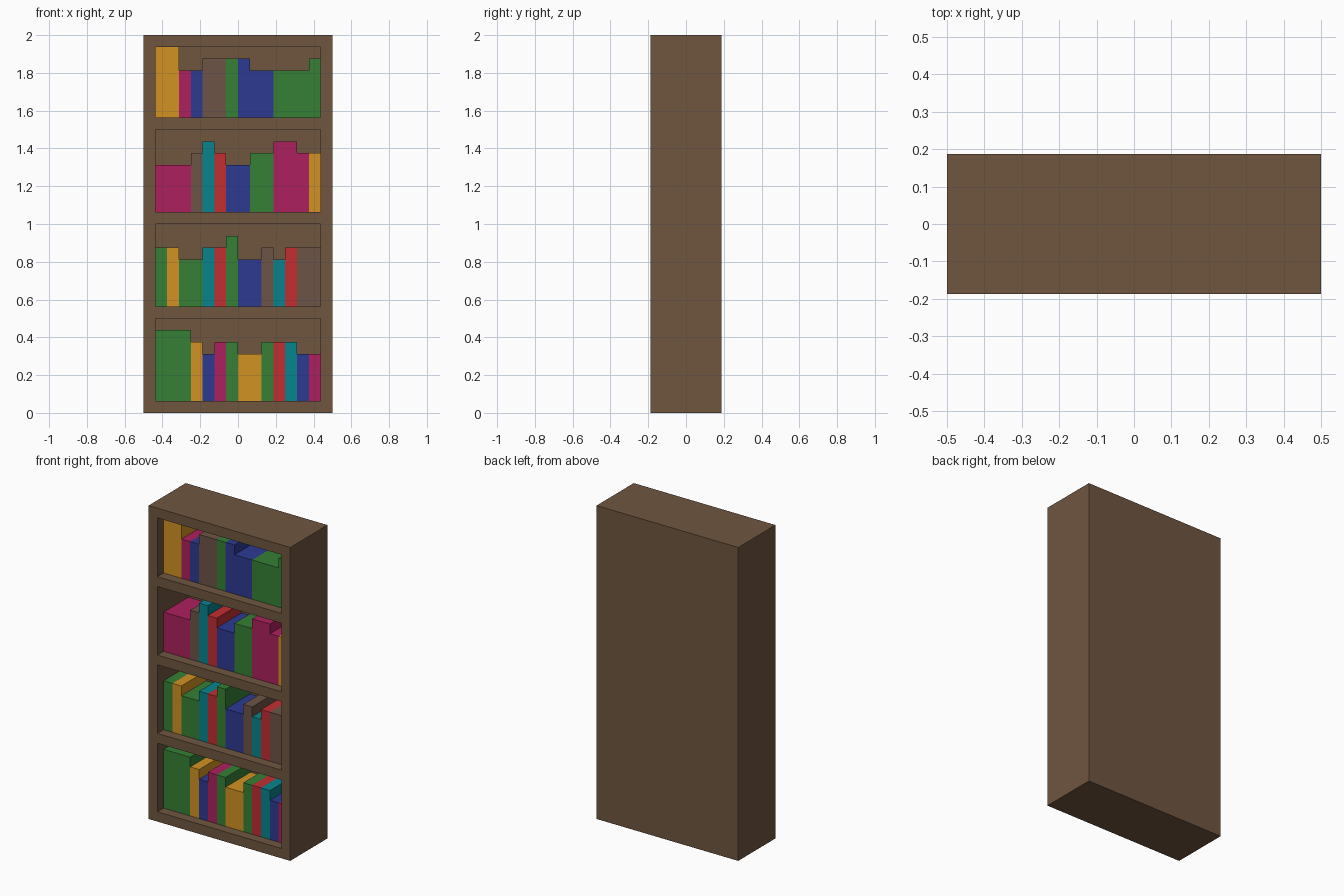
import bpy
import bmesh
from mathutils import Matrix, Vector

default = bpy.data.objects.get("Cube")
if default:
    bpy.data.objects.remove(default, do_unlink=True)

U = 1 / 16  # everything sits on a sixteenth grid


def linear(c):
    c /= 255
    return c / 12.92 if c <= 0.04045 else ((c + 0.055) / 1.055) ** 2.4


def material(name, *rgb):
    colour = (*[linear(c) for c in rgb], 1)
    mat = bpy.data.materials.new(name)
    mat.use_nodes = True
    mat.diffuse_color = colour
    bsdf = mat.node_tree.nodes["Principled BSDF"]
    bsdf.inputs["Base Color"].default_value = colour
    bsdf.inputs["Roughness"].default_value = 0.8
    return mat


wood = material("wood brown", 112, 86, 64)
covers = {
    "orange": material("cover orange", 210, 146, 36),
    "magenta": material("cover magenta", 173, 32, 94),
    "blue": material("cover blue", 45, 58, 145),
    "brown": material("cover brown", 108, 84, 70),
    "green": material("cover green", 54, 127, 54),
    "teal": material("cover teal", 8, 132, 142),
    "red": material("cover red", 194, 46, 50),
}


def boxes(name, spans, mat):
    """One object made of boxes, each given by its low and high corner in grid units."""
    bm = bmesh.new()
    for low, high in spans:
        low, high = Vector(low) * U, Vector(high) * U
        bmesh.ops.create_cube(
            bm, size=1,
            matrix=Matrix.Translation((low + high) / 2) @ Matrix.Diagonal((*(high - low), 1)))
    mesh = bpy.data.meshes.new(name)
    bm.to_mesh(mesh)
    bm.free()
    mesh.materials.append(mat)
    obj = bpy.data.objects.new(name, mesh)
    bpy.context.collection.objects.link(obj)
    return obj


# Shelf rows from bottom to top: floor, ceiling, then books as (colour, width, height)
rows = [
    (1, 8, [("green", 3, 6), ("orange", 1, 5), ("blue", 1, 4), ("magenta", 1, 5),
            ("green", 1, 5), ("orange", 2, 4), ("green", 1, 5), ("red", 1, 5),
            ("teal", 1, 5), ("blue", 1, 4), ("magenta", 1, 4)]),
    (9, 16, [("green", 1, 5), ("orange", 1, 5), ("green", 2, 4), ("teal", 1, 5),
             ("red", 1, 5), ("green", 1, 6), ("blue", 2, 4), ("brown", 1, 5),
             ("teal", 1, 4), ("red", 1, 5), ("brown", 2, 5)]),
    (17, 24, [("magenta", 3, 4), ("brown", 1, 5), ("teal", 1, 6), ("red", 1, 5),
              ("blue", 2, 4), ("green", 2, 5), ("magenta", 2, 6), ("magenta", 1, 5),
              ("orange", 1, 5)]),
    (25, 31, [("orange", 2, 6), ("magenta", 1, 4), ("blue", 1, 4), ("brown", 2, 5),
              ("green", 1, 5), ("blue", 1, 5), ("blue", 2, 4), ("green", 3, 4),
              ("green", 1, 5)]),
]

# Case: one solid block with the shelf openings cut from the front
case = boxes("bookcase", [((-8, -3, 0), (8, 3, 32))], wood)
cutter = boxes("opening_cutter",
               [((-7, -4, floor), (7, 2, ceiling)) for floor, ceiling, _ in rows], wood)
cutter.hide_render = True
cut = case.modifiers.new("openings", "BOOLEAN")
cut.operation = "DIFFERENCE"
cut.solver = "EXACT"
cut.object = cutter
bpy.context.view_layer.objects.active = case
bpy.ops.object.modifier_apply(modifier=cut.name)
bpy.data.objects.remove(cutter, do_unlink=True)

# Books: packed left to right, set back slightly from the front edge
for r, (floor, ceiling, books) in enumerate(rows, 1):
    x = -7
    for b, (colour, width, height) in enumerate(books, 1):
        boxes(f"shelf_{r}_book_{b}",
              [((x, -2, floor), (x + width, 2, floor + height))], covers[colour])
        x += width
